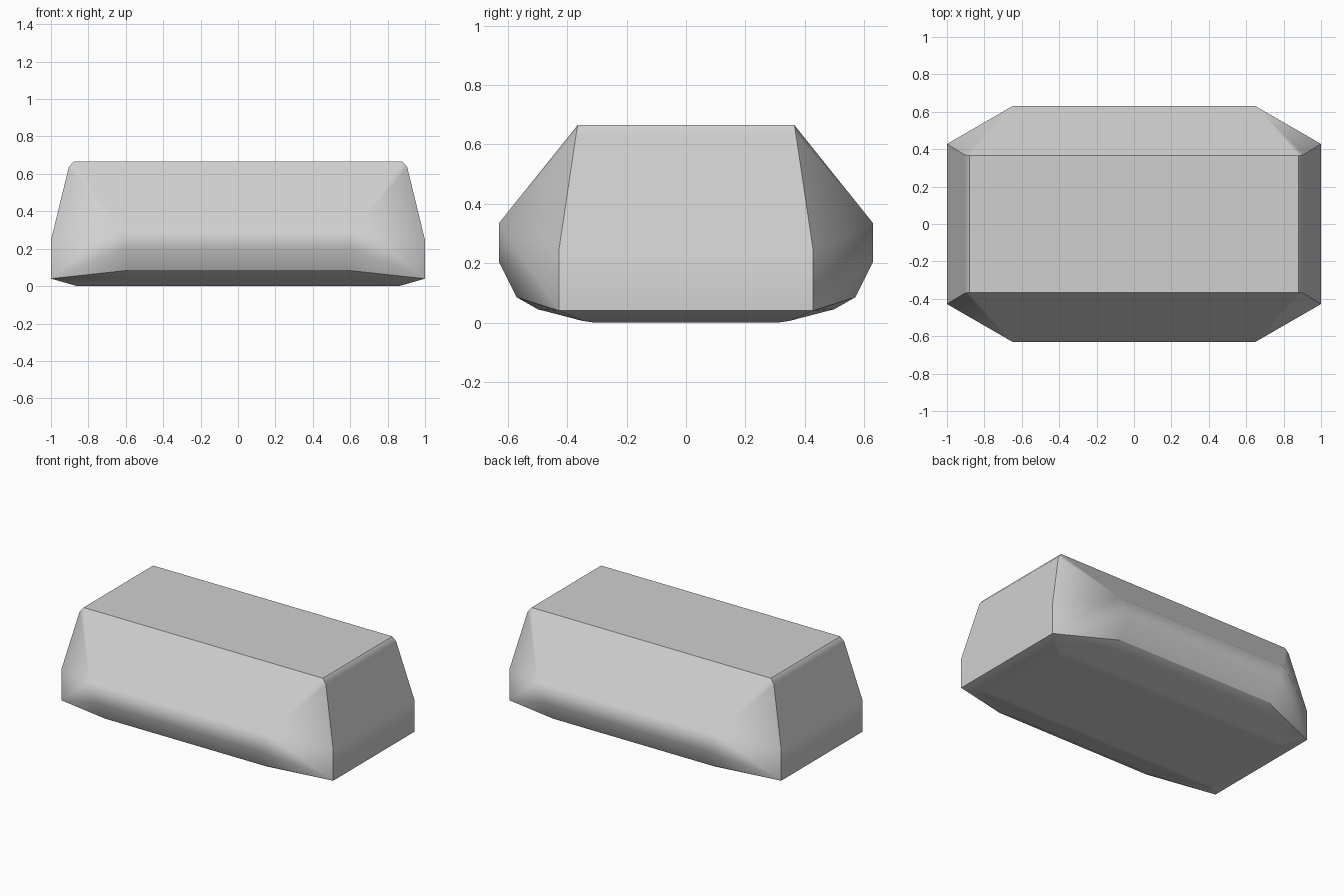
import bpy
import bmesh
from math import radians

cube = bpy.data.objects.get("Cube")
if cube:
    bpy.data.objects.remove(cube, do_unlink=True)

# One corner of the faceted block, from the top down
CORNER = [
    (0.88, 0.365, 0.665),   # top face
    (0.905, 0.37, 0.635),   # top end chamfer
    (1.0, 0.428, 0.245),    # end wall
    (1.0, 0.428, 0.04),
    (0.65, 0.63, 0.335),    # long side wall
    (0.59, 0.63, 0.205),
    (0.58, 0.57, 0.085),    # rounded underside
    (0.56, 0.5, 0.045),
    (0.88, 0.35, 0.006),
    (0.86, 0.31, 0.0),
]

grey = bpy.data.materials.new("light_grey")
grey.use_nodes = True
colour = (0.63, 0.63, 0.63, 1)
grey.diffuse_color = colour
grey.node_tree.nodes["Principled BSDF"].inputs["Base Color"].default_value = colour

# Mirror the corner into four and wrap them in a convex shell
bm = bmesh.new()
for sx in (1, -1):
    for sy in (1, -1):
        for x, y, z in CORNER:
            bm.verts.new((sx * x, sy * y, z))
hull = bmesh.ops.convex_hull(bm, input=bm.verts[:])
loose = [v for v in bm.verts if not v.link_faces]
bmesh.ops.delete(bm, geom=loose, context='VERTS')
bmesh.ops.dissolve_limit(bm, angle_limit=radians(0.5),
                         verts=bm.verts[:], edges=bm.edges[:])
bmesh.ops.recalc_face_normals(bm, faces=bm.faces[:])

mesh = bpy.data.meshes.new("faceted_block")
bm.to_mesh(mesh)
bm.free()
mesh.materials.append(grey)
block = bpy.data.objects.new("faceted_block", mesh)
bpy.context.collection.objects.link(block)

# Soft chamfers, flat large faces
bpy.ops.object.select_all(action='DESELECT')
block.select_set(True)
bpy.context.view_layer.objects.active = block
bpy.ops.object.shade_smooth_by_angle(angle=radians(30))
weighted = block.modifiers.new("flat_large_faces", 'WEIGHTED_NORMAL')
weighted.keep_sharp = True
weighted.weight = 100
